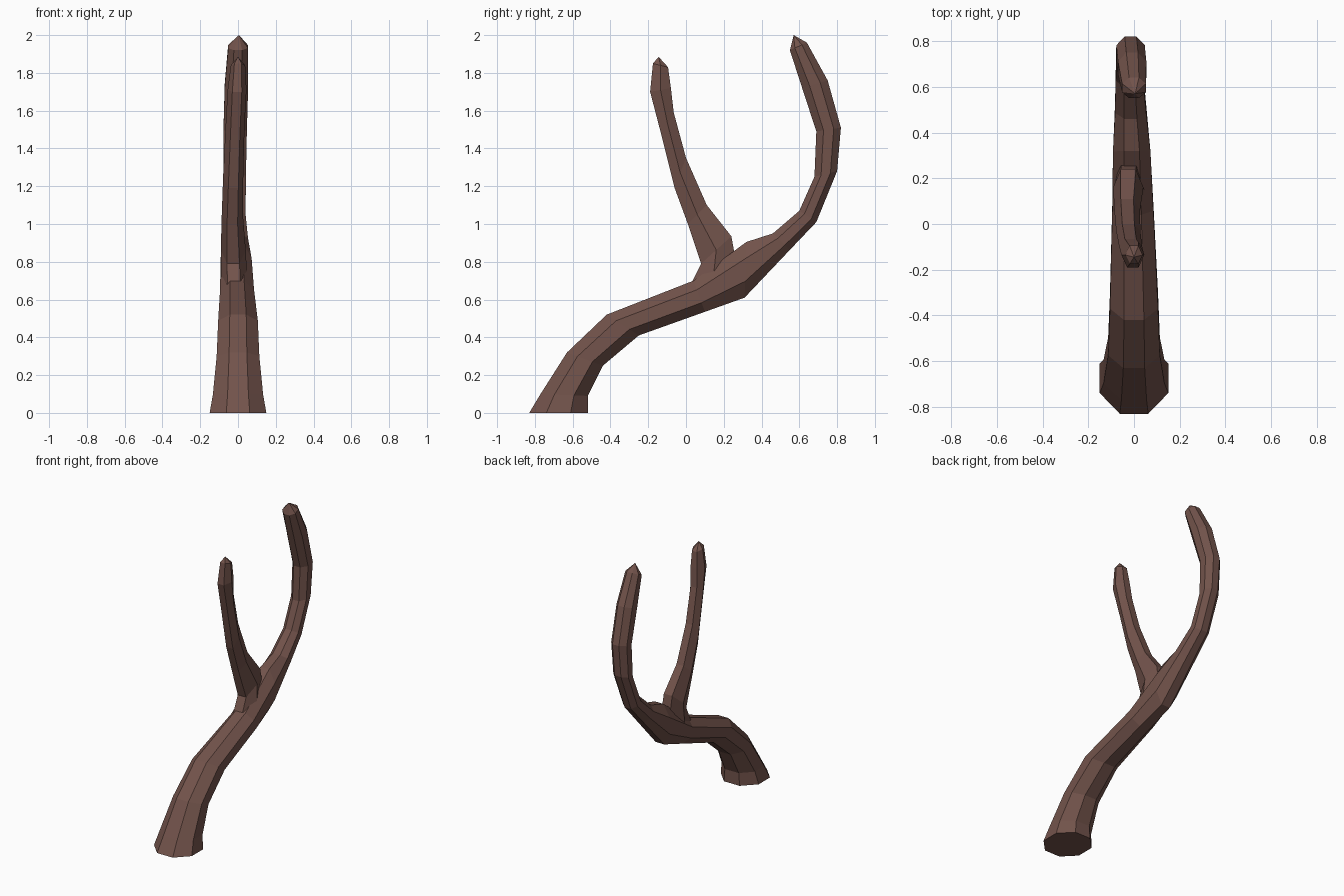
import bpy, bmesh, math

if "Cube" in bpy.data.objects:
    bpy.data.objects.remove(bpy.data.objects["Cube"])

bark = bpy.data.materials.new("brown bark")
bark.diffuse_color = (0.168, 0.086, 0.070, 1)
bark.use_nodes = True
bark.node_tree.nodes["Principled BSDF"].inputs["Base Color"].default_value = bark.diffuse_color


def limb(name, sides, rings, tip):
    """Loft rings given as (y, z of one edge, y, z of other edge, x centre, x half width)."""
    bm = bmesh.new()
    angles = [2 * math.pi * (i + 0.5) / sides for i in range(sides)]
    max_u = max(math.cos(a) for a in angles)
    max_x = max(math.sin(a) for a in angles)
    loops = []
    for y1, z1, y2, z2, cx, hw in rings:
        loop = []
        for a in angles:
            u = math.cos(a) / max_u
            loop.append(bm.verts.new((cx + hw * math.sin(a) / max_x,
                                      (y1 + y2) / 2 + (y1 - y2) / 2 * u,
                                      (z1 + z2) / 2 + (z1 - z2) / 2 * u)))
        loops.append(loop)
    for lo, hi in zip(loops, loops[1:]):
        for i in range(sides):
            j = (i + 1) % sides
            bm.faces.new((lo[i], lo[j], hi[j], hi[i]))
    apex = bm.verts.new(tip)
    for i in range(sides):
        bm.faces.new((loops[-1][i], loops[-1][(i + 1) % sides], apex))
    bm.faces.new(loops[0])
    bmesh.ops.recalc_face_normals(bm, faces=bm.faces)
    mesh = bpy.data.meshes.new(name)
    bm.to_mesh(mesh)
    bm.free()
    mesh.materials.append(bark)
    ob = bpy.data.objects.new(name, mesh)
    bpy.context.collection.objects.link(ob)
    return ob


# Trunk sweeping up into the long rear branch
trunk = limb("trunk", 8, [
    (-0.83, 0.00, -0.52, 0.00, 0.00, 0.15),
    (-0.77, 0.10, -0.52, 0.09, 0.00, 0.133),
    (-0.63, 0.32, -0.44, 0.25, 0.00, 0.113),
    (-0.42, 0.52, -0.25, 0.41, 0.00, 0.105),
    (0.04, 0.70, 0.10, 0.535, -0.005, 0.09),
    (0.32, 0.905, 0.31, 0.61, -0.01, 0.082),
    (0.46, 0.95, 0.55, 0.863, -0.015, 0.068),
    (0.60, 1.07, 0.69, 1.01, -0.02, 0.06),
    (0.68, 1.25, 0.80, 1.28, -0.018, 0.06),
    (0.69, 1.49, 0.82, 1.51, -0.015, 0.062),
    (0.615, 1.72, 0.75, 1.76, -0.008, 0.062),
    (0.55, 1.92, 0.64, 1.96, 0.0, 0.052),
], (0.005, 0.57, 2.0))

# Short front branch growing out of the fork
branch = limb("front_branch", 6, [
    (0.00, 0.63, 0.28, 0.72, -0.02, 0.07),
    (0.08, 0.79, 0.24, 0.935, -0.025, 0.066),
    (0.01, 1.00, 0.11, 1.10, -0.03, 0.056),
    (-0.06, 1.19, 0.00, 1.35, -0.025, 0.053),
    (-0.13, 1.47, -0.065, 1.59, -0.015, 0.05),
    (-0.19, 1.70, -0.08, 1.72, -0.005, 0.05),
    (-0.175, 1.85, -0.095, 1.83, 0.0, 0.038),
], (0.0, -0.145, 1.885))

# Merge the two limbs into one skin
union = trunk.modifiers.new("join_branch", 'BOOLEAN')
union.operation = 'UNION'
union.solver = 'EXACT'
union.object = branch
bpy.context.view_layer.objects.active = trunk
bpy.ops.object.modifier_apply(modifier=union.name)
bpy.data.objects.remove(branch)
trunk.name = "forked_branch"
